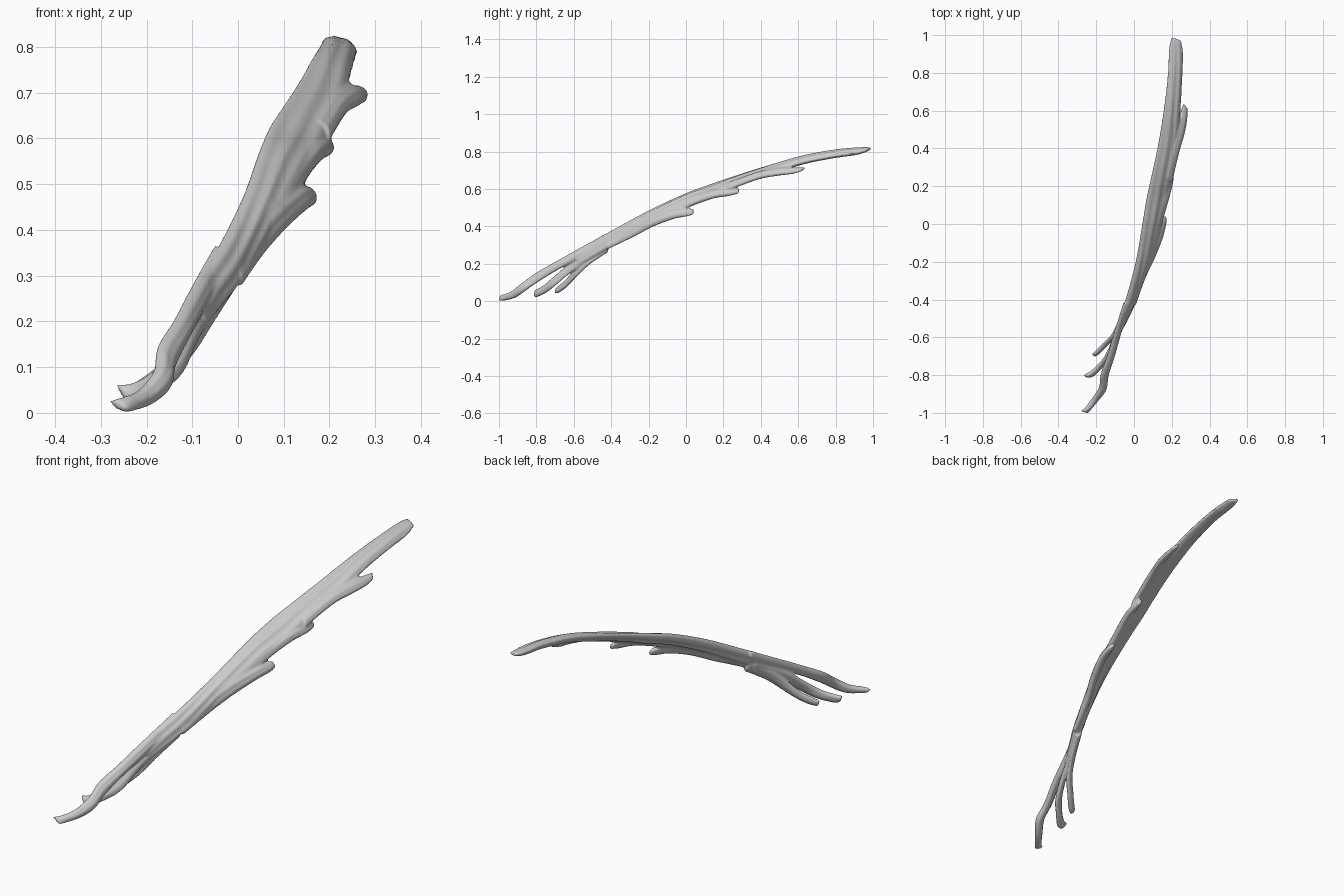
import bpy, bmesh, math
from mathutils import Vector

SIDES = 28


def spline(a, b, c, d, t):
    return 0.5 * (2 * b + (c - a) * t + (2 * a - 5 * b + 4 * c - d) * t * t
                  + (3 * b - a - 3 * c + d) * t ** 3)


def strand(bm, rows, steps=8, groove=0.12, phase=0.0):
    """Loft a flat oval strap; each row = left edge xyz, right edge xyz, half thickness."""
    rows = [[*map(float, r)] for r in rows]
    n = len(rows)
    fine = []
    for i in range(n - 1):
        q = [rows[max(0, min(n - 1, i + k))] for k in (-1, 0, 1, 2)]
        for s in range(steps):
            fine.append([spline(*v, s / steps) for v in zip(*q)])
    fine.append(rows[-1])
    mids = [(Vector(r[:3]) + Vector(r[3:6])) / 2 for r in fine]
    rings = []
    for i, r in enumerate(fine):
        tangent = mids[min(i + 1, len(fine) - 1)] - mids[max(i - 1, 0)]
        a = (Vector(r[3:6]) - Vector(r[:3])) / 2
        b = tangent.cross(a).normalized() * r[6]
        ring = []
        for k in range(SIDES):
            th = 2 * math.pi * k / SIDES
            # shallow lengthwise fibre grooves
            g = 1 + groove * math.sin(5 * math.cos(th) * 1.6 + phase + i * 0.06)
            ring.append(bm.verts.new(mids[i] + a * math.cos(th) + b * math.sin(th) * g))
        rings.append(ring)
    for r0, r1 in zip(rings, rings[1:]):
        for k in range(SIDES):
            j = (k + 1) % SIDES
            bm.faces.new((r0[k], r0[j], r1[j], r1[k]))
    bm.faces.new(rings[0][::-1])
    bm.faces.new(rings[-1])


# Main muscle belly, low end to high end
belly = [
    (-.090, -.58, .262, -.075, -.58, .19, .010),
    (-.072, -.50, .318, -.036, -.50, .235, .016),
    (-.036, -.40, .374, .008, -.40, .292, .021),
    (.012, -.20, .475, .085, -.20, .422, .023),
    (.045, 0, .568, .140, 0, .520, .022),
    (.068, .14, .622, .180, .16, .572, .020),
    (.092, .25, .660, .200, .25, .612, .019),
    (.128, .42, .714, .233, .42, .672, .019),
    (.160, .62, .770, .246, .60, .735, .019),
    (.180, .80, .803, .256, .78, .773, .018),
    (.186, .93, .815, .260, .90, .790, .016),
    (.198, .99, .819, .250, .97, .808, .008),
]

# Three upper slips along the outer edge
upper_slips = [
    [(.165, .25, .640, .200, .22, .595, .016),
     (.200, .40, .690, .237, .38, .655, .017),
     (.232, .52, .712, .266, .48, .674, .016),
     (.250, .60, .712, .281, .56, .684, .013),
     (.262, .64, .714, .285, .61, .696, .006)],
    [(.075, -.15, .475, .110, -.15, .435, .016),
     (.120, .02, .545, .148, .02, .508, .017),
     (.158, .15, .592, .180, .14, .550, .017),
     (.180, .24, .602, .203, .23, .565, .015),
     (.188, .285, .603, .206, .28, .577, .009)],
    [(-.030, -.42, .350, .008, -.42, .278, .015),
     (.030, -.28, .420, .054, -.28, .345, .016),
     (.075, -.18, .464, .100, -.18, .398, .018),
     (.118, -.07, .490, .145, -.07, .440, .018),
     (.140, .01, .495, .168, .01, .457, .015),
     (.150, .04, .490, .168, .04, .468, .008)],
]

# Three lower slips fanning out at the foot
lower_slips = [
    [(-.050, -.42, .365, -.030, -.42, .315, .014),
     (-.100, -.58, .276, -.075, -.58, .225, .016),
     (-.136, -.70, .208, -.108, -.70, .162, .017),
     (-.172, -.80, .150, -.138, -.80, .100, .017),
     (-.180, -.87, .098, -.150, -.87, .052, .018),
     (-.215, -.93, .052, -.190, -.92, .018, .017),
     (-.256, -.975, .032, -.230, -.98, .006, .014),
     (-.283, -.99, .026, -.243, -1.0, .004, .008)],
    [(-.050, -.45, .310, -.035, -.45, .250, .012),
     (-.105, -.60, .220, -.085, -.60, .165, .013),
     (-.150, -.70, .135, -.122, -.70, .085, .013),
     (-.190, -.755, .088, -.170, -.75, .046, .014),
     (-.235, -.79, .064, -.215, -.80, .024, .014),
     (-.266, -.80, .062, -.245, -.81, .026, .009)],
    [(-.035, -.42, .310, -.012, -.42, .262, .012),
     (-.080, -.52, .245, -.055, -.52, .195, .013),
     (-.115, -.59, .180, -.098, -.59, .128, .013),
     (-.160, -.635, .118, -.145, -.64, .078, .013),
     (-.200, -.675, .084, -.185, -.68, .048, .013),
     (-.222, -.69, .070, -.208, -.70, .042, .009)],
]

bm = bmesh.new()
strand(bm, belly, groove=0.16)
for i, rows in enumerate(upper_slips + lower_slips):
    strand(bm, rows, groove=0.1, phase=i * 1.3)
bmesh.ops.recalc_face_normals(bm, faces=bm.faces)
mesh = bpy.data.meshes.new("muscle_strap")
bm.to_mesh(mesh)
bm.free()
muscle = bpy.data.objects.new("muscle_strap", mesh)
bpy.context.collection.objects.link(muscle)

# Fuse the strands into one smooth organic surface
fuse = muscle.modifiers.new("fuse", 'REMESH')
fuse.mode = 'VOXEL'
fuse.voxel_size = 0.005
fuse.use_smooth_shade = True
soft = muscle.modifiers.new("soften", 'SMOOTH')
soft.factor = 0.5
soft.iterations = 4
